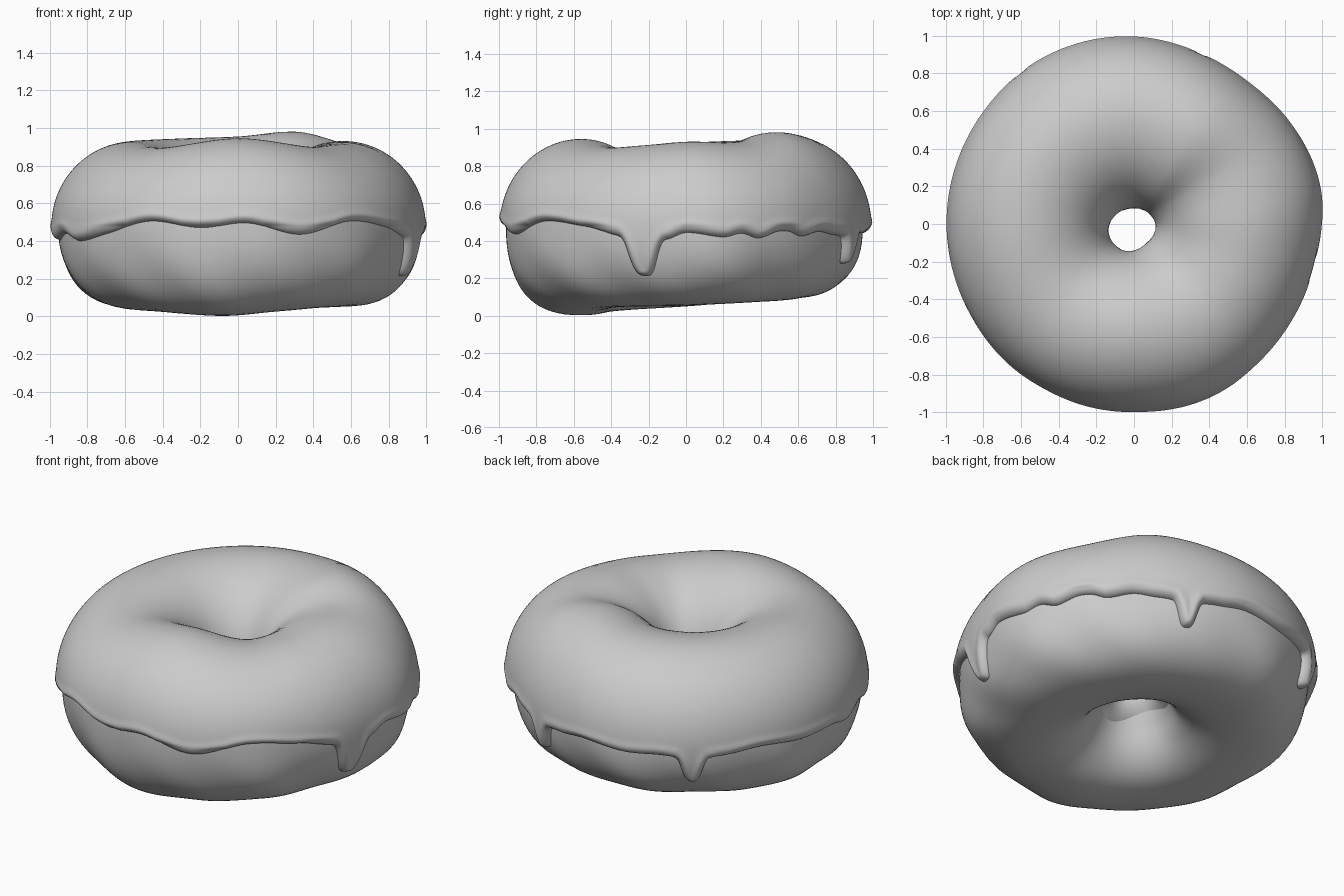
import bpy
from math import sin, cos, asin, sqrt, pi, exp, radians

if "Cube" in bpy.data.objects:
    bpy.data.objects.remove(bpy.data.objects["Cube"])


def loop_curve(keys):
    """Smooth periodic curve through (degrees, value) keys."""
    n = len(keys)

    def at(i):
        return keys[i % n][0] + 360 * (i // n), keys[i % n][1]

    def slope(i):
        (a0, v0), (a1, v1) = at(i - 1), at(i + 1)
        return (v1 - v0) / (a1 - a0)

    def f(d):
        d %= 360
        if d < keys[0][0]:
            d += 360
        i = max(k for k in range(n) if keys[k][0] <= d)
        (a0, v0), (a1, v1) = at(i), at(i + 1)
        h = a1 - a0
        t = (d - a0) / h
        return (v0 * (1 + 2 * t) * (1 - t) ** 2 + slope(i) * h * t * (1 - t) ** 2
                + v1 * t * t * (3 - 2 * t) + slope(i + 1) * h * t * t * (t - 1))
    return f


# Shape of the ring by angle: outer and hole radius, crown and underside height
outer = loop_curve([(11, 1.004), (33, .985), (50, .965), (68, .968), (92, .992), (120, 1.002),
                    (143, .993), (180, .99), (207, .988), (233, .995), (270, .996),
                    (295, 1.0), (327, .978), (350, .98)])
hole = loop_curve([(0, .112), (30, .10), (100, .09), (155, .11), (200, .14), (250, .148),
                   (300, .12), (340, .115)])
crown = loop_curve([(0, .93), (30, .93), (57, .98), (90, .955), (120, .945), (180, .925),
                    (225, .895), (270, .945), (312, .90), (335, .91)])
under = loop_curve([(0, .055), (45, .075), (90, .095), (135, .085), (180, .05), (225, .025),
                    (262, .003), (290, .025), (315, .045)])
# Lower rim of the icing, without drips
rim = loop_curve([(0, .445), (12, .42), (18, .44), (24, .415), (31, .45), (36, .45), (41, .425),
                  (50, .45), (58, .435), (80, .44), (90, .455), (105, .435), (117, .44),
                  (137, .43), (150, .45), (165, .43), (180, .43), (188, .405), (198, .44),
                  (209, .40), (224, .44), (241, .505), (258, .47), (273, .495), (290, .435),
                  (308, .505), (326, .475), (336, .44), (354, .42)])
DRIPS = [(345.7, .21, 5.2), (68.5, .155, 3.6), (127, .16, 3.8)]
CROWN_R = .56


def rim_z(d):
    z = rim(d)
    for a, depth, w in DRIPS:
        x = ((d - a + 180) % 360 - 180) / w
        z -= depth * (.86 * exp(-x ** 4) + .14 * exp(-(x / 1.6) ** 2))
    return z


def thickness(d):
    return .034 + .012 * max(0, sin(radians(d)))


def power(v, e):
    return (abs(v) ** e) * (1 if v >= 0 else -1)


def surface(d, phi, off):
    """Point on the ring; phi 0 = outside, pi/2 = crown, pi = hole, off = height over dough."""
    th = thickness(d)
    c, s = cos(phi), sin(phi)
    top, bot = crown(d) - .03, under(d)
    mid = .48
    if c >= 0:
        a = outer(d) - th - CROWN_R + off
    else:
        a = CROWN_R - hole(d) - .025 + off * .7
        a -= .045 * min(1, max(0, -s) / .4)
    b = top - mid + off * .03 / th if s >= 0 else mid - bot + off * .3
    n = 2.4 if s < 0 else 2.0
    r = CROWN_R + a * power(c, 2 / n)
    z = mid + b * power(s, 2 / n)
    return r * cos(radians(d)), r * sin(radians(d)), z


def rim_phi(d):
    z = rim_z(d)
    k = (z - .48) / ((.48 - under(d)) if z < .48 else (crown(d) - .51))
    return asin(power(k, 1.2 if z < .48 else 1.0))


def build(name, columns, rows, point, closed):
    verts, faces = [], []
    for i in range(columns):
        verts += point(i, 360 * i / columns)
    for i in range(columns):
        j = (i + 1) % columns
        for k in range(rows if closed else rows - 1):
            m = (k + 1) % rows
            faces.append((i * rows + k, j * rows + k, j * rows + m, i * rows + m))
    me = bpy.data.meshes.new(name)
    me.from_pydata(verts, [], faces)
    me.polygons.foreach_set("use_smooth", [True] * len(faces))
    me.update()
    ob = bpy.data.objects.new(name, me)
    bpy.context.collection.objects.link(ob)
    return ob


# Dough: full ring with a gently lumpy side
ROWS = 72


def dough_column(i, d):
    t = radians(d)
    out = []
    for k in range(ROWS):
        p = 2 * pi * k / ROWS
        side = max(0, sin(-p)) * max(0, cos(p))
        lump = .018 * side * (sin(7 * t + 1) + .7 * sin(12 * t + 3 * p))
        out.append(surface(d, p, lump))
    return out


build("dough", 200, ROWS, dough_column, True)

# Icing: shell over the upper half, rounded off along its rim and inside the hole
COLS, IROWS = 900, 64
STEP = 2 * pi / COLS * .95
RIM = [rim_phi(360 * i / COLS) * .44 for i in range(COLS)]


def rim_distance(i, y):
    """Distance from height y in column i to the nearest stretch of the unrolled rim."""
    best = 1.0
    for k in range(-10, 10):
        x0, y0 = k * STEP, RIM[(i + k) % COLS]
        dy = RIM[(i + k + 1) % COLS] - y0
        t = (-x0 * STEP + (y - y0) * dy) / (STEP * STEP + dy * dy)
        t = min(1, max(0, t))
        best = min(best, (x0 + t * STEP) ** 2 + (y - y0 - t * dy) ** 2)
    return sqrt(best)


def icing_column(i, d):
    start = RIM[i] / .44
    end = pi + .3 + .06 * sin(radians(3 * d))
    th = thickness(d)
    out = []
    for k in range(IROWS):
        phi = start + (end - start) * (k / (IROWS - 1)) ** 1.9
        dist = (end - phi) * .44
        if phi < 1.2:
            dist = rim_distance(i, phi * .44)
        s = min(1, max(0, dist / .035))
        off = (th + .008) * sqrt(1 - (1 - s) ** 2) - .008
        # slight bead just above the rim
        off += .005 * exp(-((dist - .035) / .022) ** 2)
        out.append(surface(d, phi, off))
    return out


build("icing", COLS, IROWS, icing_column, False)
